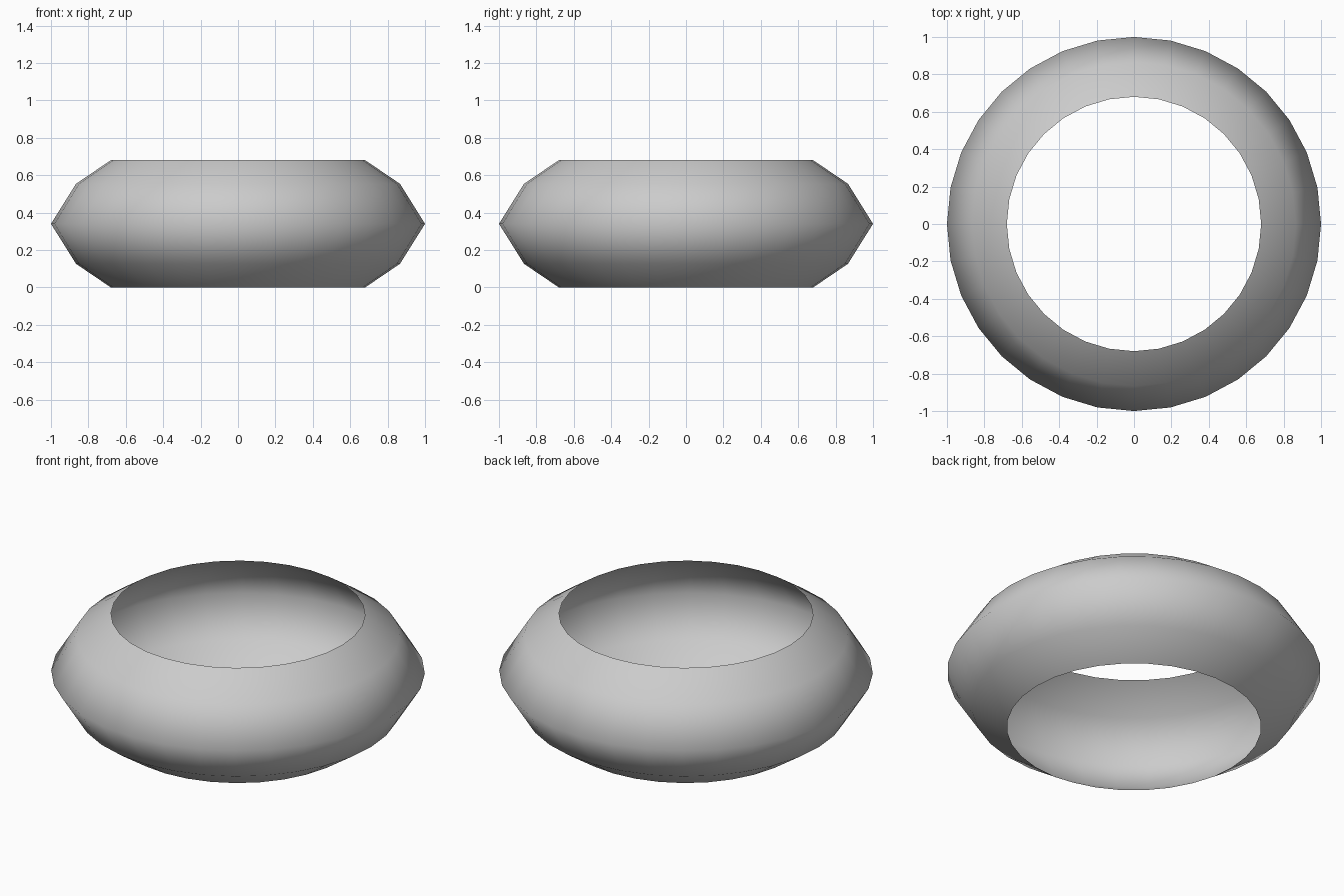
import bpy, bmesh
from math import cos, sin, tau

if "Cube" in bpy.data.objects:
    bpy.data.objects.remove(bpy.data.objects["Cube"])

SIDES = 32
# radius, height: open-ended bulging wall, mirrored about mid height
PROFILE = [(0.68, 0.0), (0.866, 0.126), (1.0, 0.34), (0.866, 0.554), (0.68, 0.68)]

# Ring shell: a single open surface revolved around z
bm = bmesh.new()
rings = [[bm.verts.new((r * cos(tau * i / SIDES), r * sin(tau * i / SIDES), z))
          for i in range(SIDES)] for r, z in PROFILE]
for lower, upper in zip(rings, rings[1:]):
    for i in range(SIDES):
        j = (i + 1) % SIDES
        face = bm.faces.new((lower[i], lower[j], upper[j], upper[i]))
        face.smooth = True

mesh = bpy.data.meshes.new("ring_shell")
bm.to_mesh(mesh)
bm.free()
ring = bpy.data.objects.new("ring_shell", mesh)
bpy.context.collection.objects.link(ring)
